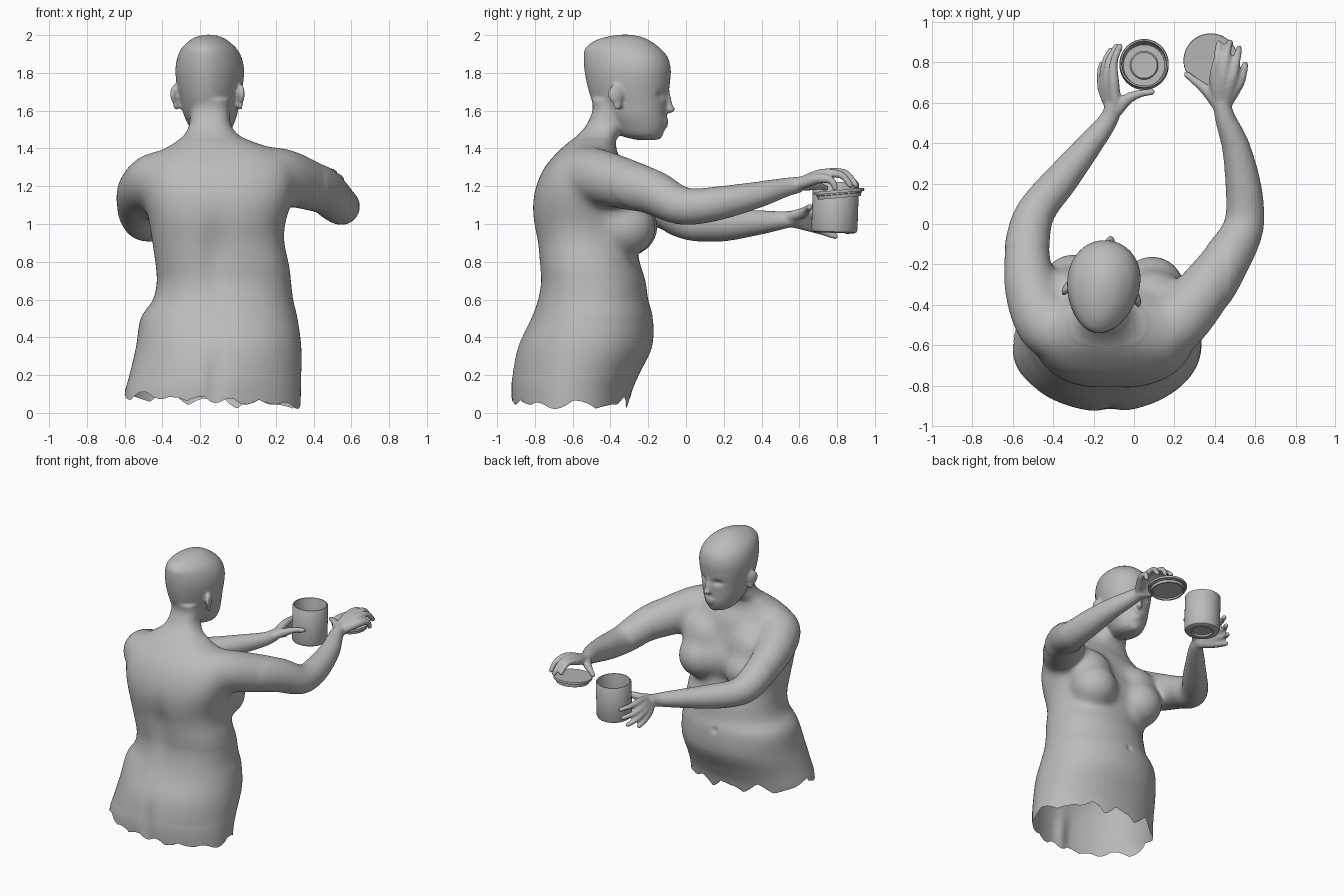
import bpy, bmesh, math
from mathutils import Vector, Matrix

if "Cube" in bpy.data.objects:
    bpy.data.objects.remove(bpy.data.objects["Cube"])

grey = bpy.data.materials.new("plain_grey")
grey.diffuse_color = (0.5, 0.5, 0.5, 1)
grey.use_nodes = True
grey.node_tree.nodes["Principled BSDF"].inputs["Base Color"].default_value = grey.diffuse_color


def spline(rows, steps):
    """Catmull-Rom through tuples of any length."""
    out = []
    for i in range(len(rows) - 1):
        a, b = rows[max(i - 1, 0)], rows[i]
        c, d = rows[i + 1], rows[min(i + 2, len(rows) - 1)]
        for s in range(steps):
            t = s / steps
            out.append([0.5 * (2 * q + (r - p) * t + (2 * p - 5 * q + 4 * r - w) * t * t
                               + (3 * q - p - 3 * r + w) * t ** 3)
                        for p, q, r, w in zip(a, b, c, d)])
    return out + [list(rows[-1])]


def skin_rings(bm, rings):
    """Closed tube through rings of points."""
    vs = [[bm.verts.new(p) for p in ring] for ring in rings]
    n = len(vs[0])
    for a, b in zip(vs, vs[1:]):
        for i in range(n):
            bm.faces.new((a[i], a[(i + 1) % n], b[(i + 1) % n], b[i]))
    bm.faces.new(vs[0][::-1])
    bm.faces.new(vs[-1])


def loft(bm, rows, power=lambda z, s: 2.0, egg=0.0, matrix=Matrix(), n=64):
    """Rows of z, x0, x1, y0, y1 make stacked rounded sections."""
    rings = []
    for z, x0, x1, y0, y1 in spline(rows, 6):
        ring = []
        for i in range(n):
            t = math.tau * i / n
            c, s = math.cos(t), math.sin(t)
            e = 2 / power(z, s)
            u = math.copysign(abs(c) ** e, c) * (1 + egg * s)
            v = math.copysign(abs(s) ** e, s)
            ring.append(matrix @ Vector(((x0 + x1) / 2 + u * (x1 - x0) / 2,
                                         (y0 + y1) / 2 + v * (y1 - y0) / 2, z)))
        rings.append(ring)
    skin_rings(bm, rings)


def ball(bm, loc, size, matrix=Matrix()):
    bmesh.ops.create_uvsphere(bm, u_segments=32, v_segments=20, radius=1,
                              matrix=matrix @ Matrix.Translation(loc) @ Matrix.Diagonal((*size, 1)))


def limb(bm, rows, n=24, tip=False):
    """Tube along x, y, z, radius rows."""
    pts = spline(rows, 6)
    rings = []
    for i, p in enumerate(pts):
        d = Vector(pts[min(i + 1, len(pts) - 1)][:3]) - Vector(pts[max(i - 1, 0)][:3])
        u = d.cross(Vector((0, 0, 1))).normalized()
        w = u.cross(d).normalized()
        rings.append([Vector(p[:3]) + p[3] * (u * math.cos(math.tau * k / n) + w * math.sin(math.tau * k / n))
                      for k in range(n)])
    skin_rings(bm, rings)
    if tip:
        ball(bm, rows[-1][:3], [rows[-1][3]] * 3)


def corner(z, s):
    """Squareness of the torso section: back (s < 0) and front differ."""
    k = min(1, max(0, (z - .2) / .5))
    return 1.95 + .55 * k if s < 0 else 2.15 - .1 * k


# torso and neck
body = bmesh.new()
loft(body, [
    (-.05, -.61, .33, -.92, -.32), (.10, -.60, .333, -.93, -.29), (.20, -.575, .335, -.925, -.25),
    (.35, -.54, .335, -.89, -.18), (.50, -.515, .315, -.82, -.175), (.60, -.45, .292, -.785, -.20),
    (.70, -.43, .28, -.77, -.215), (.80, -.44, .27, -.78, -.245), (.90, -.455, .245, -.79, -.26),
    (1.0, -.47, .25, -.81, -.25), (1.1, -.49, .28, -.815, -.265), (1.2, -.50, .30, -.795, -.295),
    (1.3, -.48, .29, -.75, -.32), (1.37, -.43, .24, -.69, -.36), (1.42, -.36, .13, -.64, -.375),
    (1.46, -.295, .02, -.585, -.36), (1.52, -.26, -.035, -.53, -.32), (1.6, -.25, -.045, -.495, -.30),
    (1.66, -.25, -.045, -.50, -.30)], power=corner)
for x, y in ((.09, 0), (-.30, .01)):
    ball(body, (x, -.32 + y, .985), (.165, .165, .16))
    ball(body, (x, -.36 + y, 1.11), (.16, .14, .18))
ball(body, (-.1, -.36, 1.0), (.2, .135, .16))

# head, in its own turned frame
turn = Matrix.Translation((-.152, -.3, 0)) @ Matrix.Rotation(math.radians(-9), 4, 'Z')
loft(body, [
    (1.445, -.04, .04, .04, .14), (1.47, -.085, .085, -.05, .175), (1.52, -.115, .115, -.11, .195),
    (1.58, -.14, .14, -.165, .20), (1.64, -.153, .153, -.195, .205), (1.70, -.166, .166, -.215, .21),
    (1.76, -.176, .176, -.23, .217), (1.82, -.179, .179, -.24, .22), (1.88, -.168, .168, -.243, .205),
    (1.93, -.143, .143, -.235, .165), (1.97, -.10, .10, -.185, .11), (1.99, -.065, .065, -.125, .065),
    (2.002, -.02, .02, -.06, .01)], egg=.12, matrix=turn)
ball(body, (0, .145, 1.48), (.045, .035, .035), turn)
ball(body, (0, .218, 1.608), (.025, .027, .02), turn)
for k in range(6):
    ball(body, (0, .2 + .0035 * k, 1.70 - .017 * k), (.013 + .002 * k, .018, .02), turn)
ball(body, (0, .196, 1.545), (.04, .015, .012), turn)
ball(body, (0, .192, 1.522), (.035, .015, .012), turn)
for s in (-1, 1):
    ear = turn @ Matrix.Translation((s * .177, -.045, 1.67)) @ Matrix.Rotation(s * .35, 4, 'Z')
    ball(body, (0, 0, .018), (.018, .042, .052), ear)
    ball(body, (-s * .004, .01, -.035), (.015, .024, .034), ear)

# arms
limb(body, [(.05, -.56, 1.24, .14), (.2, -.505, 1.26, .15), (.36, -.315, 1.21, .138), (.455, -.18, 1.17, .121),
            (.53, -.05, 1.105, .104), (.55, .05, 1.093, .096), (.54, .2, 1.115, .088), (.505, .38, 1.155, .07),
            (.45, .53, 1.195, .05), (.435, .61, 1.21, .042)])
limb(body, [(-.3, -.56, 1.24, .14), (-.43, -.505, 1.235, .15), (-.51, -.33, 1.175, .133), (-.53, -.15, 1.1, .116),
            (-.51, .0, 1.022, .103), (-.46, .1, .998, .093), (-.36, .22, .995, .085), (-.23, .38, 1.007, .066),
            (-.13, .51, 1.02, .048), (-.1, .59, 1.033, .041)])

# hands: four fingers and a thumb, each wrist - knuckle - joint - tip
fingers = [
    ((.42, .6, 1.21), (.40, .72, 1.25), (.413, .82, 1.27), (.42, .895, 1.22)),
    ((.435, .6, 1.215), (.445, .73, 1.265), (.46, .84, 1.27), (.475, .9, 1.205)),
    ((.45, .6, 1.215), (.485, .72, 1.265), (.51, .82, 1.26), (.52, .87, 1.205)),
    ((.46, .6, 1.21), (.52, .70, 1.24), (.545, .77, 1.23), (.55, .79, 1.19)),
    ((.42, .58, 1.205), (.36, .66, 1.205), (.30, .71, 1.20), (.262, .74, 1.19)),
    ((-.09, .58, 1.045), (-.10, .70, 1.07), (-.10, .80, 1.075), (-.07, .88, 1.07)),
    ((-.1, .58, 1.03), (-.125, .70, 1.035), (-.125, .80, 1.025), (-.085, .88, 1.01)),
    ((-.105, .58, 1.02), (-.14, .69, 1.01), (-.145, .79, .985), (-.115, .86, .96)),
    ((-.11, .57, 1.01), (-.15, .66, .985), (-.165, .74, .955), (-.16, .79, .935)),
    ((-.085, .56, 1.04), (-.03, .62, 1.06), (.03, .645, 1.08), (.09, .655, 1.09)),
]
for f in fingers:
    limb(body, [(*p, r) for p, r in zip(f, (.03, .028, .02, .017))], n=14, tip=True)


def make(name, bm):
    bmesh.ops.recalc_face_normals(bm, faces=bm.faces)
    me = bpy.data.meshes.new(name)
    bm.to_mesh(me)
    bm.free()
    ob = bpy.data.objects.new(name, me)
    bpy.context.collection.objects.link(ob)
    me.materials.append(grey)
    return ob


# fuse the parts into one smooth skin
figure = make("figure", body)
mod = figure.modifiers.new("fuse", 'REMESH')
mod.mode, mod.voxel_size = 'VOXEL', .01
mod = figure.modifiers.new("soften", 'SMOOTH')
mod.factor, mod.iterations = .5, 4
bpy.context.view_layer.update()
fused = bpy.data.meshes.new_from_object(figure.evaluated_get(bpy.context.evaluated_depsgraph_get()))
figure.modifiers.clear()
bm = bmesh.new()
bm.from_mesh(fused)

# blend chest, shoulders and neck base, then ease the border of that area
for lo, hi, side, far, times in ((.75, 1.44, .47, -.1, 60), (.7, 1.44, .7, .4, 6)):
    blend = [v for v in bm.verts if lo < v.co.z < hi and v.co.y < far and v.co.x < side]
    for k in range(times):
        bmesh.ops.smooth_vert(bm, verts=blend, factor=.5, use_axis_x=True, use_axis_y=True, use_axis_z=True)

# soft hollows: spine, seat cleft, navel, eyes (centre, spread, push)
hollows = [((-.11, -.80, .85), (.07, .12, .2), (0, .025, 0)),
           ((-.12, -.93, .17), (.05, .15, .16), (0, .02, 0)),
           ((-.11, -.17, .52), (.02, .05, .02), (0, -.012, 0))]
for s in (-1, 1):
    hollows.append((turn @ Vector((s * .07, .19, 1.685)), (.035, .05, .02), (0, -.018, 0)))
for v in bm.verts:
    p = v.co.copy()
    for c, sg, push in hollows:
        q = sum(((p[i] - c[i]) / sg[i]) ** 2 for i in range(3))
        if q < 9:
            v.co += Vector(push) * math.exp(-q)


def hem(p):
    """Height of the torn open lower edge."""
    a = math.atan2(p.y + .6, p.x + .13) / math.tau * 11
    wave = abs((a % 1) * 2 - 1) * 2 - 1
    return max(0, .06 - .06 * p.x + .03 * wave * math.sin(a * 1.7 + 1) + .015 * math.sin(a * 5))


low = [f for f in bm.faces if all(v.co.z < hem(v.co) for v in f.verts)]
bmesh.ops.delete(bm, geom=low, context='FACES')
for v in bm.verts:
    v.co.z = max(v.co.z, hem(v.co)) if v.co.z < .2 else v.co.z
bm.to_mesh(figure.data)
bm.free()
figure.data.shade_smooth()


def lathe(name, profile, loc, tilt, n=64):
    """Spin a radius, z profile and cap both ends."""
    bm = bmesh.new()
    skin_rings(bm, [[(r * math.cos(math.tau * i / n), r * math.sin(math.tau * i / n), z) for i in range(n)]
                    for r, z in profile])
    ob = make(name, bm)
    ob.location, ob.rotation_euler = loc, (math.radians(tilt), 0, 0)
    bpy.context.view_layer.objects.active = ob
    bpy.ops.object.select_all(action='DESELECT')
    ob.select_set(True)
    bpy.ops.object.shade_smooth_by_angle(angle=math.radians(35))


# open canister with a recessed base, and a lid with a stepped rim
lathe("canister", [(.066, .012), (.072, 0), (.105, 0), (.116, .006), (.122, .02), (.122, .264), (.118, .27),
                   (.111, .27), (.109, .26), (.109, .025), (.102, .016), (.07, .016), (.064, .024)],
      (.05, .785, .953), -2)
lathe("lid", [(.10, -.02), (.105, -.03), (.114, -.03), (.116, -.012), (.122, -.01), (.122, -.004),
              (.133, -.004), (.135, .004), (.133, .012)], (.38, .81, 1.168), 5)
